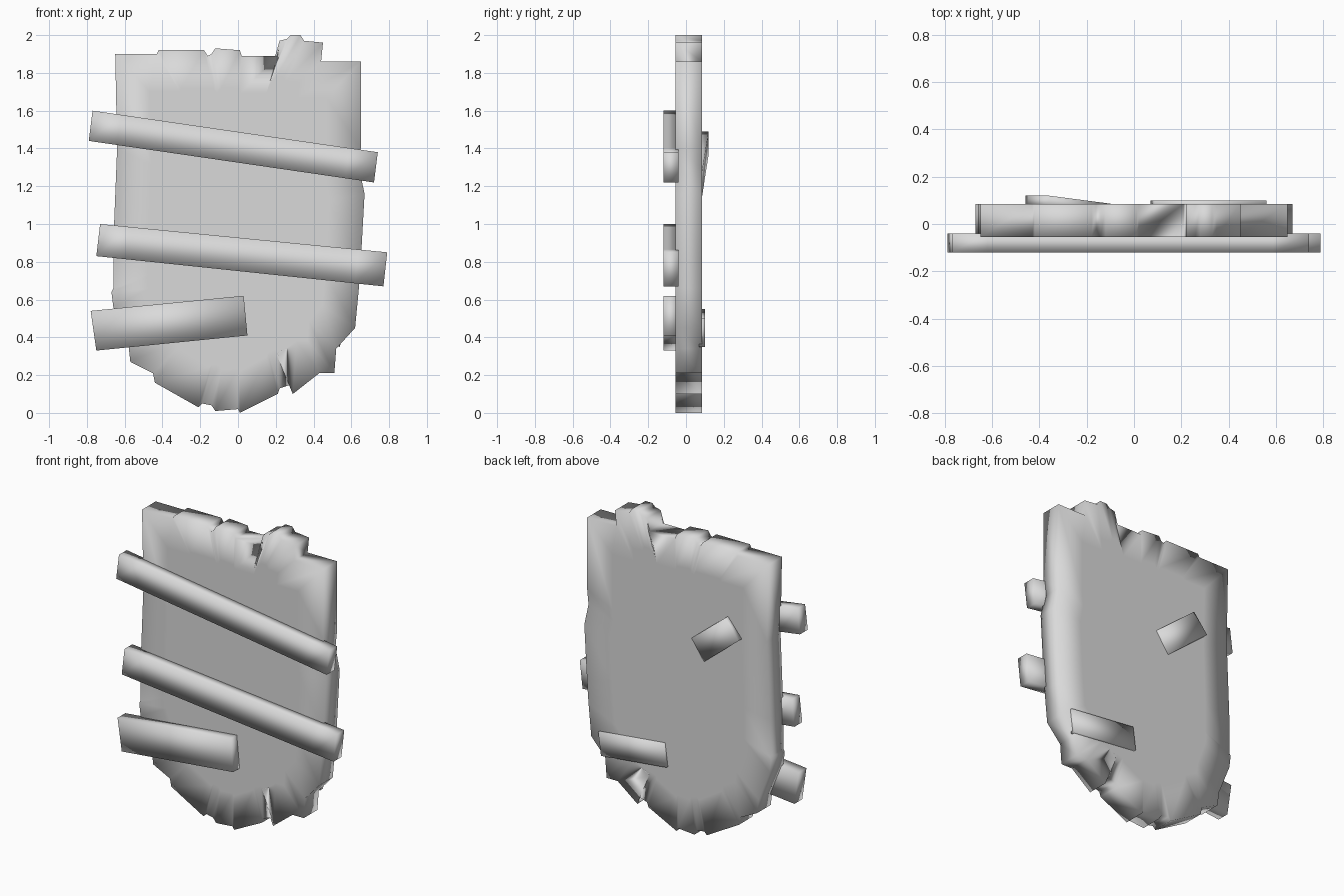
import bpy
import bmesh
from mathutils import Vector

default_cube = bpy.data.objects.get("Cube")
if default_cube:
    bpy.data.objects.remove(default_cube, do_unlink=True)

# One plain grey for every part
grey = bpy.data.materials.new("worn_grey")
grey.use_nodes = True
grey.diffuse_color = (0.7, 0.7, 0.7, 1)
shader = next(node for node in grey.node_tree.nodes if node.type == "BSDF_PRINCIPLED")
shader.inputs["Base Color"].default_value = grey.diffuse_color
shader.inputs["Roughness"].default_value = 0.8


def finish(name, bm):
    """Turn the bmesh into a smooth-shaded object with outward normals."""
    bmesh.ops.recalc_face_normals(bm, faces=bm.faces[:])
    for face in bm.faces:
        face.smooth = True
    mesh = bpy.data.meshes.new(name)
    bm.to_mesh(mesh)
    bm.free()
    mesh.materials.append(grey)
    obj = bpy.data.objects.new(name, mesh)
    bpy.context.scene.collection.objects.link(obj)
    return obj


def skin(bm, rings):
    """Join neighbouring rings of points with quads and cap both ends."""
    loops = [[bm.verts.new(point) for point in ring] for ring in rings]
    for lower, upper in zip(loops, loops[1:]):
        for i in range(len(lower)):
            j = (i + 1) % len(lower)
            bm.faces.new((lower[i], lower[j], upper[j], upper[i]))
    bm.faces.new(loops[0])
    bm.faces.new(loops[-1])


def plank(name, left_low, left_high, right_low, right_high, stations=(0, 1),
          front=-.12, back=-.04):
    """Slanted board given by its end corners, with cross-sections at the stations."""
    ends = [Vector((x, 0, z)) for x, z in (left_low, left_high, right_low, right_high)]
    rings = []
    for t in stations:
        low = ends[0].lerp(ends[2], t)
        high = ends[1].lerp(ends[3], t)
        rings.append([(low.x, front, low.z), (high.x, front, high.z),
                      (high.x, back, high.z), (low.x, back, low.z)])
    bm = bmesh.new()
    skin(bm, rings)
    return finish(name, bm)


def patch(name, corners, depths, base):
    """Four-cornered board on the back, each corner with its own outer depth."""
    bm = bmesh.new()
    skin(bm, [[(x, base, z) for x, z in corners],
              [(x, y, z) for (x, z), y in zip(corners, depths)]])
    return finish(name, bm)


# Chipped outline of the shield, clockwise from the upper right-hand corner
top_edge = [
    (-.65, 1.9), (-.43, 1.9), (-.42, 1.92), (-.18, 1.92), (-.16, 1.89),
    (-.14, 1.9), (-.12, 1.93), (.01, 1.92), (.02, 1.89), (.21, 1.89),
    (.22, 1.97), (.26, 1.98), (.28, 2), (.33, 2), (.35, 1.97),
    (.45, 1.96), (.44, 1.86), (.65, 1.86),
]
left_edge = [(.65, 1.4), (.64, 1.3), (.67, 1.16), (.65, .8), (.64, .66), (.62, .45)]
bottom_edge = [
    (.52, .34), (.51, .21), (.43, .21), (.29, .1), (.28, .15), (.22, .13),
    (.21, .1), (.01, 0), (0, .02), (-.12, .01), (-.14, .04), (-.19, .05),
    (-.21, .03), (-.44, .16), (-.45, .21), (-.57, .27), (-.58, .36),
]
right_edge = [(-.66, .56), (-.67, .64), (-.66, .66), (-.66, .9), (-.64, 1.4)]
outline = top_edge + left_edge + bottom_edge + right_edge

# Shield body: an inner ring on each face keeps its middle evenly shaded
front, back = -.055, .085
inner = [(x * .72, 1 + (z - 1) * .78) for x, z in outline]
body = bmesh.new()
skin(body, [[(x, y, z) for x, z in points]
            for points, y in ((inner, front), (outline, front),
                              (outline, back), (inner, back))])
finish("shield_body", body)

# Boards nailed across the front
near_ends = (0, .1, .9, 1)
plank("upper_front_plank", (-.79, 1.44), (-.77, 1.6), (.72, 1.22), (.74, 1.38), near_ends)
plank("middle_front_plank", (-.75, .83), (-.73, 1), (.77, .67), (.79, .85), near_ends)
plank("short_front_plank", (-.75, .33), (-.78, .54), (.05, .41), (.03, .62))

# Repair pieces on the back: one sinks into the body, the other lies flat
patch("upper_back_wedge", [(-.46, 1.37), (-.36, 1.49), (-.1, 1.28), (-.19, 1.15)],
      (.12, .12, .086, .086), base=.07)
patch("lower_back_plate", [(.54, .35), (.56, .5), (.09, .55), (.07, .4)],
      (.1, .1, .1, .1), base=.07)
